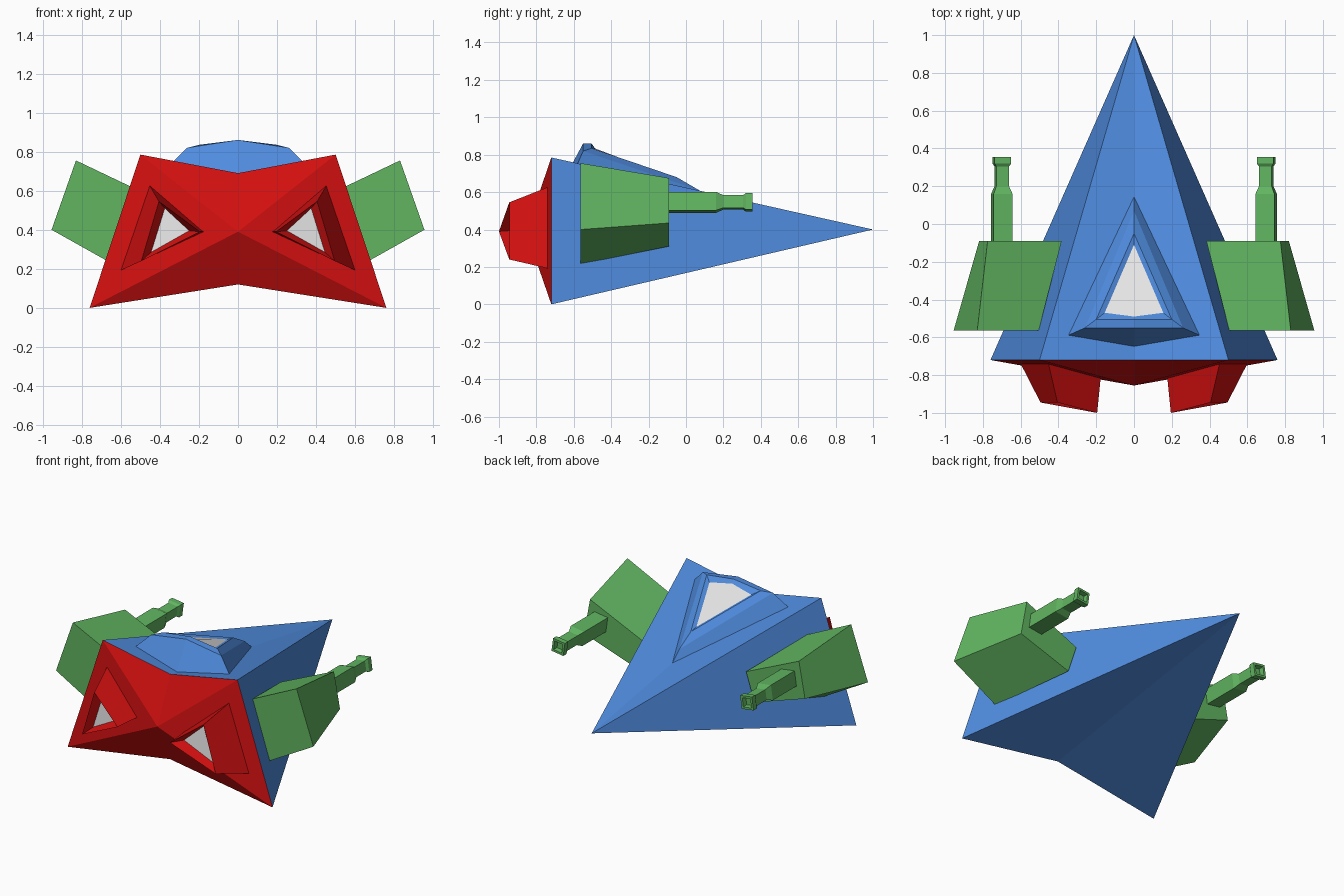
import bpy, bmesh, math

if "Cube" in bpy.data.objects:
    bpy.data.objects.remove(bpy.data.objects["Cube"])


def material(name, rgb):
    m = bpy.data.materials.new(name)
    m.diffuse_color = (*rgb, 1)
    m.use_nodes = True
    m.node_tree.nodes["Principled BSDF"].inputs["Base Color"].default_value = m.diffuse_color
    return m


BLUE = material("blue", (0.08, 0.265, 0.74))
RED = material("red", (0.65, 0.005, 0.005))
GREEN = material("green", (0.12, 0.46, 0.12))
WHITE = material("white", (0.8, 0.8, 0.8))


def loft(name, rings, mats, cap_start=False, cap_end=True, mirror=False):
    """Join equal-sized rings with faces; an end cap takes the last material."""
    bm = bmesh.new()
    vs = [[bm.verts.new(p) for p in ring] for ring in rings]
    n = len(rings[0])
    for a, b in zip(vs, vs[1:]):
        for i in range(n):
            j = (i + 1) % n
            bm.faces.new((a[i], a[j], b[j], b[i]))
    if cap_start:
        bm.faces.new(vs[0])
    if cap_end:
        bm.faces.new(vs[-1]).material_index = len(mats) - 1
    bmesh.ops.recalc_face_normals(bm, faces=bm.faces)
    return finish(name, bm, mats, mirror)


def finish(name, bm, mats, mirror=False):
    me = bpy.data.meshes.new(name)
    bm.to_mesh(me)
    bm.free()
    for m in mats:
        me.materials.append(m)
    ob = bpy.data.objects.new(name, me)
    bpy.context.collection.objects.link(ob)
    if mirror:
        ob.modifiers.new("mirror", 'MIRROR')
    return ob


def cone(name, profile, tip, mat):
    """Fan of triangles from a tip to a closed profile."""
    bm = bmesh.new()
    t = bm.verts.new(tip)
    vs = [bm.verts.new(p) for p in profile]
    for i, v in enumerate(vs):
        bm.faces.new((t, v, vs[(i + 1) % len(vs)]))
    bmesh.ops.recalc_face_normals(bm, faces=bm.faces)
    # open cone: make sure the faces look away from the profile's middle
    bm.normal_update()
    if sum(f.normal.y for f in bm.faces) * (tip[1] + 0.72) < 0:
        bmesh.ops.reverse_faces(bm, faces=bm.faces)
    return finish(name, bm, [mat])


# Hull and tail panel share the same bow-tie profile
tail = [(x, -0.72, z) for x, z in ((0, 0.69), (0.5, 0.785), (0.76, 0.0),
                                   (0, 0.12), (-0.76, 0.0), (-0.5, 0.785))]
cone("hull", tail, (0, 1, 0.4), BLUE)
cone("tail_panel", tail, (0, -0.855, 0.39), RED)


# Cockpit: base, rim, raised lid, window edge
def kite(front, side, back):
    x, y, z = side
    return [(0, *front), (x, y, z), (0, *back), (-x, y, z)]


loft("cockpit", [
    kite((0.16, 0.53), (0.35, -0.59, 0.73), (-0.66, 0.655)),
    kite((0.07, 0.61), (0.26, -0.55, 0.82), (-0.55, 0.86)),
    kite((-0.05, 0.68), (0.2, -0.505, 0.835), (-0.505, 0.86)),
    kite((-0.11, 0.69), (0.155, -0.47, 0.81), (-0.49, 0.835)),
], [BLUE, WHITE])

# Engine nozzles: outer wall, rim, recessed white glow
loft("engine_nozzle", [
    [(0.455, -0.73, 0.63), (0.605, -0.73, 0.19), (0.175, -0.80, 0.39)],
    [(0.405, -0.945, 0.545), (0.495, -0.945, 0.24), (0.195, -1.0, 0.39)],
    [(0.375, -0.90, 0.51), (0.445, -0.90, 0.285), (0.25, -0.93, 0.395)],
], [RED, WHITE], mirror=True)

# Gun pods on the hull sides
loft("gun_pod", [
    [(0.83, -0.565, 0.755), (0.955, -0.565, 0.40),
     (0.625, -0.565, 0.215), (0.505, -0.565, 0.60)],
    [(0.775, -0.09, 0.675), (0.82, -0.09, 0.435),
     (0.445, -0.09, 0.31), (0.383, -0.09, 0.50)],
], [GREEN], cap_start=True, mirror=True)


# Square barrels with a hollow muzzle flange
def square(y, half):
    r = half * math.sqrt(2)
    return [(0.70 + r * math.cos(a), y, 0.545 + r * math.sin(a))
            for a in (math.radians(45 + 8 + 90 * k) for k in range(4))]


loft("gun_barrel", [square(y, h) for y, h in (
    (-0.12, 0.05), (0.16, 0.05), (0.20, 0.034), (0.305, 0.034),
    (0.32, 0.044), (0.355, 0.044), (0.355, 0.03), (0.325, 0.026))],
    [GREEN], cap_start=True, mirror=True)
